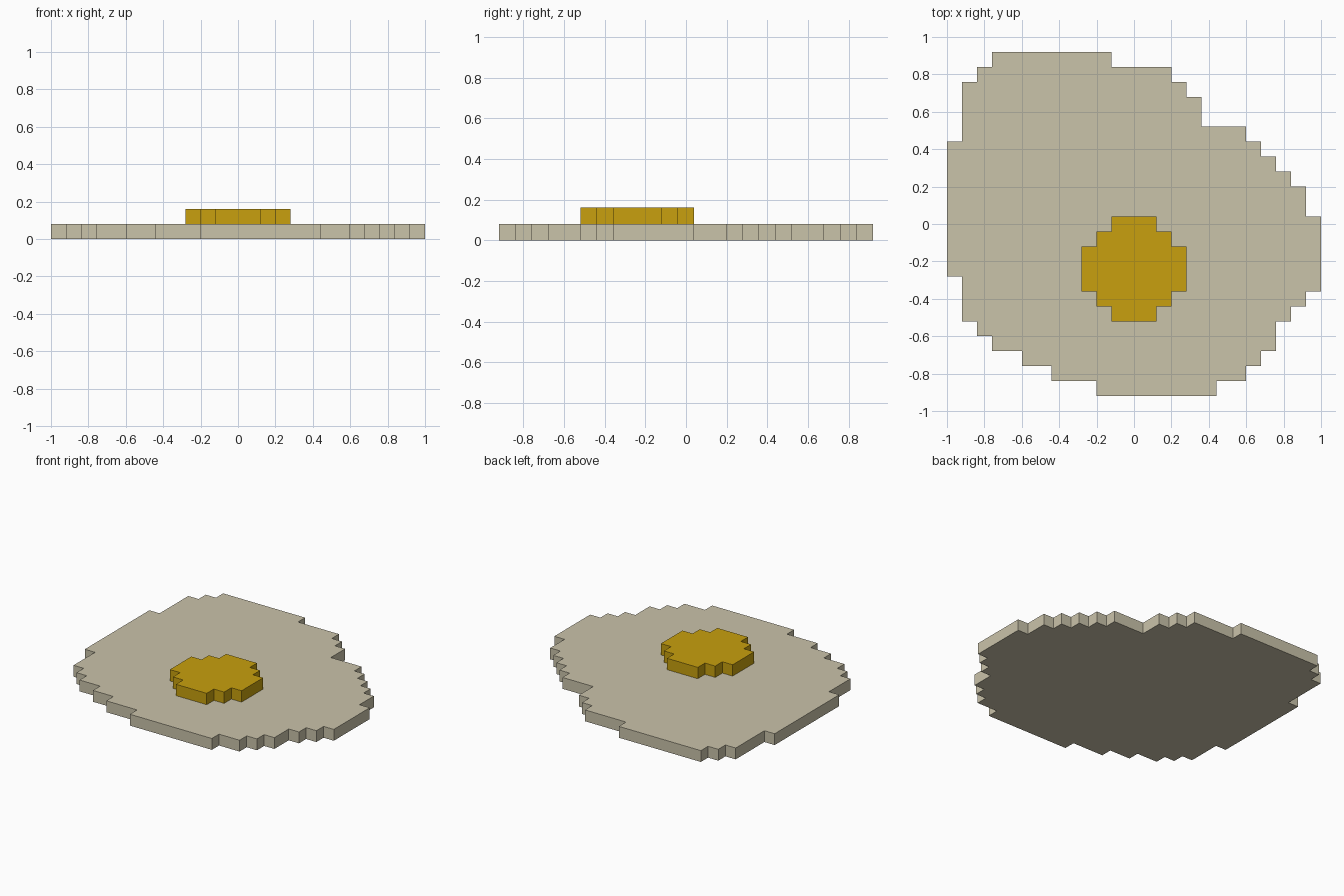
import bpy, bmesh

if "Cube" in bpy.data.objects:
    bpy.data.objects.remove(bpy.data.objects["Cube"])

CELL = 0.08          # size of one block
X0, Y0 = -1.0, -0.92  # lower left corner of the block grid


def material(name, rgb):
    """Flat colour from 0-255 sRGB values."""
    lin = []
    for v in rgb:
        v /= 255
        lin.append(v / 12.92 if v <= 0.04045 else ((v + 0.055) / 1.055) ** 2.4)
    m = bpy.data.materials.new(name)
    m.diffuse_color = (*lin, 1)
    m.use_nodes = True
    m.node_tree.nodes["Principled BSDF"].inputs["Base Color"].default_value = m.diffuse_color
    return m


def blocky_slab(name, rows, first_row, z, mat):
    """One-block-thick slab; rows = (left, right, repeat) in cells, from the front."""
    spans = [(l, r) for l, r, n in rows for _ in range(n)]
    right, left = [], []
    for j, (l, r) in enumerate(spans, first_row):
        right += [(r, j), (r, j + 1)]
        left += [(l, j), (l, j + 1)]
    loop = right + left[::-1]
    # Keep only true corners of the stepped outline
    loop = [p for i, p in enumerate(loop) if p != loop[i - 1]]
    corners = []
    for i, p in enumerate(loop):
        a, b = loop[i - 1], loop[(i + 1) % len(loop)]
        if (p[0] - a[0]) * (b[1] - p[1]) != (p[1] - a[1]) * (b[0] - p[0]):
            corners.append(p)

    bm = bmesh.new()
    base = bm.faces.new([bm.verts.new((X0 + i * CELL, Y0 + j * CELL, z)) for i, j in corners])
    top = bmesh.ops.extrude_face_region(bm, geom=[base], use_keep_orig=True)
    bmesh.ops.translate(bm, vec=(0, 0, CELL),
                        verts=[g for g in top["geom"] if isinstance(g, bmesh.types.BMVert)])
    bmesh.ops.recalc_face_normals(bm, faces=bm.faces)
    me = bpy.data.meshes.new(name)
    bm.to_mesh(me)
    bm.free()
    me.materials.append(mat)
    ob = bpy.data.objects.new(name, me)
    bpy.context.collection.objects.link(ob)
    return ob


# Egg white: irregular stepped disc
white_rows = [(10, 18, 1), (7, 20, 1), (5, 21, 1), (3, 22, 1), (2, 22, 1), (1, 23, 1),
              (1, 24, 1), (1, 25, 1), (0, 25, 4), (0, 24, 2), (0, 23, 1), (0, 22, 1),
              (0, 21, 1), (1, 20, 1), (1, 17, 2), (1, 16, 1), (2, 15, 1), (3, 11, 1)]
blocky_slab("egg_white", white_rows, 0, 0.0, material("cream", (202, 195, 170)))

# Yolk: small round disc on top
yolk_rows = [(11, 14, 1), (10, 15, 1), (9, 16, 3), (10, 15, 1), (11, 14, 1)]
blocky_slab("egg_yolk", yolk_rows, 5, CELL, material("yolk_yellow", (200, 160, 14)))
